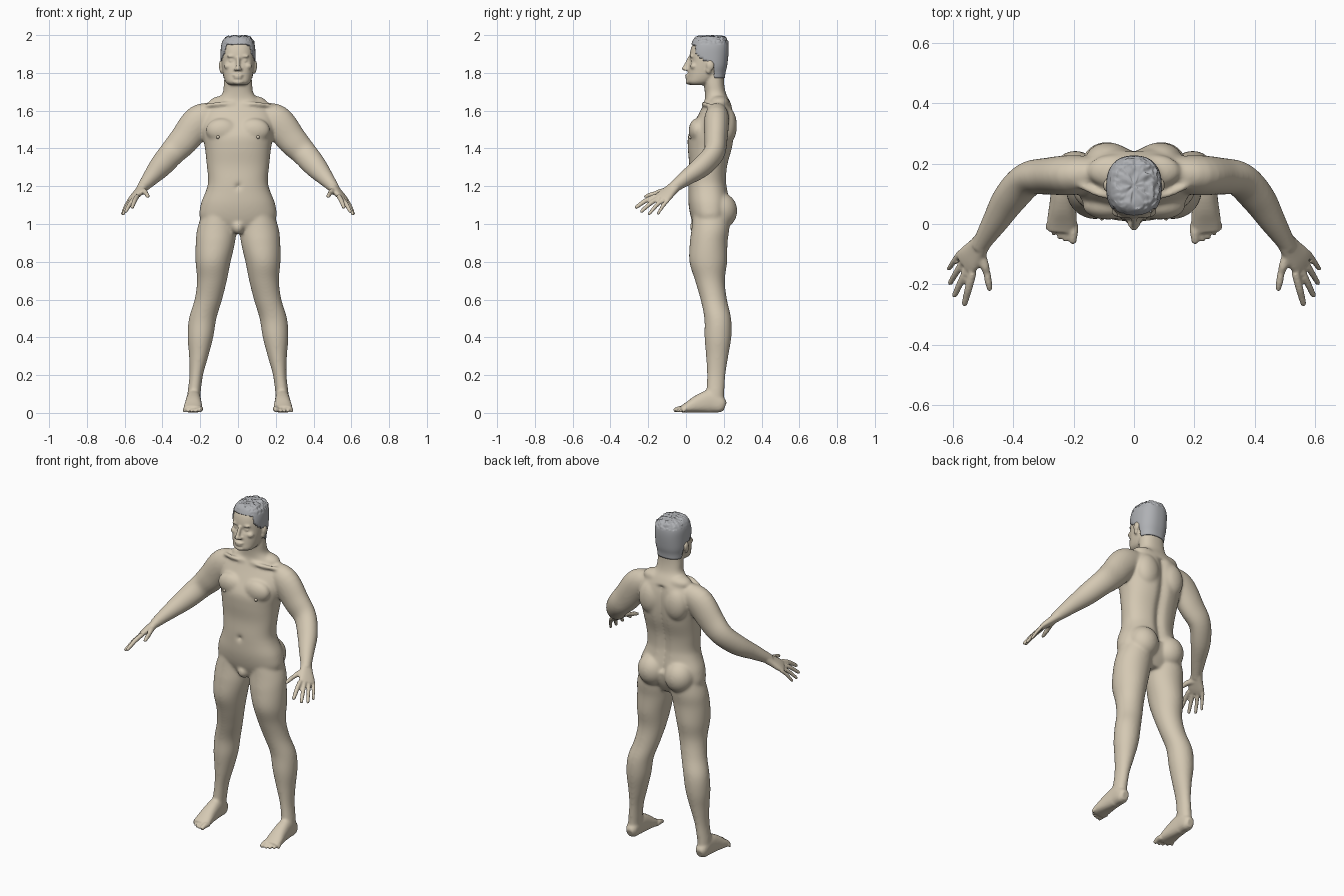
import bpy, bmesh
from math import sin, cos, pi, exp, copysign
from mathutils import Vector, Matrix, noise

cube = bpy.data.objects.get("Cube")
if cube:
    bpy.data.objects.remove(cube)

X, Y, Z = Vector((1, 0, 0)), Vector((0, 1, 0)), Vector((0, 0, 1))


def material(name, colour):
    mat = bpy.data.materials.new(name)
    mat.use_nodes = True
    mat.diffuse_color = (*colour, 1)
    bsdf = next(n for n in mat.node_tree.nodes if n.type == 'BSDF_PRINCIPLED')
    bsdf.inputs["Base Color"].default_value = (*colour, 1)
    bsdf.inputs["Roughness"].default_value = .7
    return mat


def spline(rows, steps=5):
    """Smooth the stations with a Catmull-Rom curve."""
    pts = [Vector(r) for r in rows]
    out = []
    for i in range(len(pts) - 1):
        p0, p1, p2 = pts[max(i - 1, 0)], pts[i], pts[i + 1]
        p3 = pts[min(i + 2, len(pts) - 1)]
        for s in range(steps):
            t = s / steps
            out.append(p1 + (p2 - p0) * (t / 2)
                       + (p0 * 2 - p1 * 5 + p2 * 4 - p3) * (t * t / 2)
                       + (p1 * 3 - p0 - p2 * 3 + p3) * (t ** 3 / 2))
    return out + [pts[-1]]


def tube(bm, rows, side, sx=1, axis=None, power=2, seg=32, deform=None):
    """Loft rings through stations (x, y, z, half width, half depth)."""
    rows = spline(rows)
    centres = [Vector(r[:3]) for r in rows]
    rings = []
    for i, r in enumerate(rows):
        t = axis or (centres[min(i + 1, len(rows) - 1)] - centres[max(i - 1, 0)]).normalized()
        u = (side - t * side.dot(t)).normalized()
        v = t.cross(u)
        ring = []
        for k in range(seg):
            c, s = cos(2 * pi * k / seg), sin(2 * pi * k / seg)
            p = (centres[i] + u * r[3] * copysign(abs(c) ** (2 / power), c)
                 + v * r[4] * copysign(abs(s) ** (2 / power), s))
            if deform:
                deform(p)
            ring.append(bm.verts.new((p.x * sx, p.y, p.z)))
        rings.append(ring)
    for a, b in zip(rings, rings[1:]):
        for k in range(seg):
            j = (k + 1) % seg
            bm.faces.new((a[k], a[j], b[j], b[k]))
    bm.faces.new(rings[0])
    bm.faces.new(rings[-1])


def upright(rows):
    """Turn (z, half width, front, back) into loft stations on the centre line."""
    return [(0, (f + b) / 2, z, w, (b - f) / 2) for z, w, f, b in rows]


def ball(bm, centre, radii, sx=1):
    x, y, z = centre
    bmesh.ops.create_uvsphere(bm, u_segments=24, v_segments=16, radius=1,
                              matrix=Matrix.Translation((x * sx, y, z)) @ Matrix.Diagonal((*radii, 1)))


def digit(bm, base, tip, r, sx, lift=.006):
    """A finger or toe with a slight bend and a round end."""
    a, b = Vector(base), Vector(tip)
    mid = a.lerp(b, .5) + Z * lift
    tube(bm, [(*a, r, r), (*mid, r, r), (*b, r * .8, r * .8)], X + Y * .3, sx, seg=14)
    ball(bm, b, [r * .8] * 3, sx)


def make_object(name, bm, mat):
    bmesh.ops.recalc_face_normals(bm, faces=bm.faces)
    mesh = bpy.data.meshes.new(name)
    bm.to_mesh(mesh)
    bm.free()
    obj = bpy.data.objects.new(name, mesh)
    bpy.context.collection.objects.link(obj)
    mesh.materials.append(mat)
    mesh.polygons.foreach_set("use_smooth", [True] * len(mesh.polygons))
    return obj


skin = material("warm beige skin", (.66, .58, .45))
grey = material("grey hair", (.43, .44, .46))

body = bmesh.new()


# Torso and neck, with a spine groove and a navel
def spine(p):
    if p.y > .17 and 1.1 < p.z < 1.62:
        p.y -= .02 * exp(-(p.x / .025) ** 2)
    if p.y < .1:
        p.y += .02 * exp(-(p.x / .012) ** 2 - ((p.z - 1.2) / .012) ** 2)


tube(body, upright([
    (.95, .09, .06, .19), (1.02, .195, .03, .225), (1.1, .198, .014, .235),
    (1.18, .168, .012, .222), (1.23, .158, .013, .216), (1.31, .165, .017, .222),
    (1.4, .175, .01, .246), (1.47, .187, .012, .256), (1.54, .195, .045, .258),
    (1.6, .175, .076, .25), (1.65, .12, .098, .232), (1.69, .083, .1, .212),
    (1.74, .075, .095, .202), (1.8, .07, .09, .2)]),
    X, axis=Z, power=2.3, seg=64, deform=spine)
ball(body, (0, .06, .985), (.035, .04, .04))


# Head with eye sockets
def sockets(p):
    if p.y < .1:
        p.y += .013 * exp(-((abs(p.x) - .035) / .018) ** 2 - ((p.z - 1.864) / .014) ** 2)
        p.y += .05 * max(0, abs(p.x) - .05) * (p.z < 1.82)


tube(body, upright([
    (1.735, .045, .025, .1), (1.75, .064, .006, .14), (1.78, .076, .008, .175),
    (1.82, .083, .012, .2), (1.86, .087, .018, .214), (1.9, .087, .02, .218),
    (1.94, .083, .03, .218), (1.97, .07, .05, .2), (1.985, .045, .08, .18)]),
    X, axis=Z, power=2.3, seg=64, deform=sockets)
tube(body, [(0, .02, 1.88, .009, .01), (0, .006, 1.85, .01, .012),
            (0, -.004, 1.825, .013, .014)], X, seg=20)
ball(body, (0, -.007, 1.823), (.014, .016, .012))
ball(body, (0, .009, 1.787), (.027, .015, .007))
ball(body, (0, .01, 1.774), (.024, .015, .007))
ball(body, (0, .014, 1.752), (.028, .016, .015))

for sx in (1, -1):
    # Facial features and ears
    ball(body, (.034, .038, 1.864), (.016, .014, .011), sx)
    ball(body, (.034, .031, 1.888), (.026, .013, .007), sx)
    ball(body, (.05, .042, 1.835), (.024, .02, .018), sx)
    ball(body, (.014, .002, 1.818), (.009, .012, .008), sx)
    ball(body, (.091, .128, 1.838), (.011, .021, .026), sx)
    ball(body, (.088, .12, 1.815), (.009, .014, .02), sx)

    # Muscle masses
    ball(body, (.085, .06, 1.495), (.085, .046, .065), sx)
    ball(body, (.085, .215, 1.52), (.075, .055, .1), sx)
    ball(body, (.09, .185, 1.07), (.088, .087, .095), sx)
    ball(body, (.07, .175, 1.64), (.085, .055, .04), sx)
    tube(body, [(.02, .1, 1.635, .012, .012), (.1, .095, 1.635, .012, .012),
                (.18, .13, 1.625, .012, .012)], Y, sx, seg=12)

    # Leg
    tube(body, [
        (.1, .135, 1.08, .08, .095), (.112, .13, .98, .103, .1), (.12, .12, .9, .104, .1),
        (.132, .118, .8, .093, .1), (.138, .127, .7, .079, .079), (.157, .147, .6, .073, .07),
        (.187, .168, .5, .073, .071), (.199, .169, .4, .068, .071), (.208, .165, .3, .051, .059),
        (.221, .16, .2, .036, .049), (.233, .155, .1, .035, .048), (.235, .155, .04, .032, .045)],
        X, sx, axis=Z)

    # Foot and toes
    tube(body, [
        (.235, .207, .034, .02, .024), (.235, .185, .042, .034, .042),
        (.235, .13, .06, .038, .06), (.236, .07, .049, .043, .049),
        (.238, .01, .029, .049, .029), (.24, -.025, .018, .046, .018)], X, sx, power=2.4)
    for i in range(5):
        r = .016 if i == 0 else .0115 - .0008 * i
        x = .202 + .02 * i + .004 * (i > 0)
        digit(body, (x - .002, .0, .02), (x, -.054 + .0025 * i * i, r), r, sx, .004)

    # Arm
    tube(body, [
        (.11, .17, 1.585, .05, .055), (.2, .162, 1.55, .066, .085), (.285, .158, 1.445, .061, .08),
        (.35, .148, 1.375, .056, .069), (.41, .085, 1.305, .054, .061),
        (.46, .005, 1.247, .042, .045), (.5, -.058, 1.2, .031, .031),
        (.512, -.076, 1.185, .03, .027)], Y, sx)

    # Hand, fingers and thumb
    across = Vector((.05, .075, -.025))
    tube(body, [(.495, -.05, 1.205, .03, .026), (.52, -.085, 1.175, .038, .022),
                (.545, -.115, 1.148, .046, .018), (.56, -.134, 1.132, .044, .013)],
         across, sx, power=2.4)
    tips = [(.56, -.262, 1.09), (.593, -.235, 1.068), (.608, -.195, 1.053), (.612, -.148, 1.055)]
    for i, tip in enumerate(tips):
        base = Vector((.533, -.16, 1.148)).lerp(Vector((.575, -.094, 1.127)), i / 3)
        digit(body, base, tip, .013 - .001 * i, sx)
    ball(body, (.51, -.1, 1.172), (.018, .028, .018), sx)
    digit(body, (.505, -.1, 1.172), (.485, -.165, 1.16), .016, sx)
    digit(body, (.485, -.165, 1.16), (.477, -.215, 1.145), .0135, sx, .002)

# Fuse the masses into one skin
person = make_object("body", body, skin)
fuse = person.modifiers.new("fuse", 'REMESH')
fuse.mode = 'VOXEL'
fuse.voxel_size = .006
graph = bpy.context.evaluated_depsgraph_get()
fused = bpy.data.meshes.new_from_object(person.evaluated_get(graph))
person.modifiers.clear()
person.data = fused
fused.name = "body"
fused.materials.clear()
fused.materials.append(skin)
fused.polygons.foreach_set("use_smooth", [True] * len(fused.polygons))

# Soften the large forms, keep the face, hands and feet crisp
soft = person.vertex_groups.new(name="soft")
for v in fused.vertices:
    x, y, z = v.co
    weight = min((1.75 - z) / .05, (.51 - abs(x)) / .05, (z - .05) / .06, 1)
    if weight > 0:
        soft.add([v.index], weight, 'REPLACE')
for group, count in (("soft", 22), ("", 2)):
    relax = person.modifiers.new("relax", 'SMOOTH')
    relax.factor = .5
    relax.iterations = count
    relax.vertex_group = group

# Nipples
for sx, name in ((1, "left_nipple"), (-1, "right_nipple")):
    bm = bmesh.new()
    ball(bm, (.106, .023, 1.46), (.009, .011, .009), sx)
    make_object(name, bm, skin)


# Short hair with a curly top
def curls(p):
    if p.z > 1.955:
        p += Vector((.6, .6, 1)) * noise.noise(p * 75) * .008
        p.z = min(p.z, 2)


hair = bmesh.new()
tube(hair, upright([
    (1.76, .074, .09, .205), (1.8, .082, .05, .209), (1.84, .09, .03, .218),
    (1.9, .092, .02, .225), (1.94, .09, .026, .226), (1.965, .083, .033, .222),
    (1.985, .07, .045, .212), (1.994, .045, .065, .19), (1.996, .006, .12, .135)]),
    X, axis=Z, power=2.4, seg=96, deform=curls)


def bare(face):
    c = face.calc_center_median()
    line = .05 + min(.1, max(0, 1.9 - c.z) * 1.4)
    return c.z < 1.772 or (c.z < 1.95 and c.y < line)


bmesh.ops.delete(hair, geom=[f for f in hair.faces if bare(f)], context='FACES')
hair_obj = make_object("hair", hair, grey)
shell = hair_obj.modifiers.new("thickness", 'SOLIDIFY')
shell.thickness = .008
shell.offset = -1
